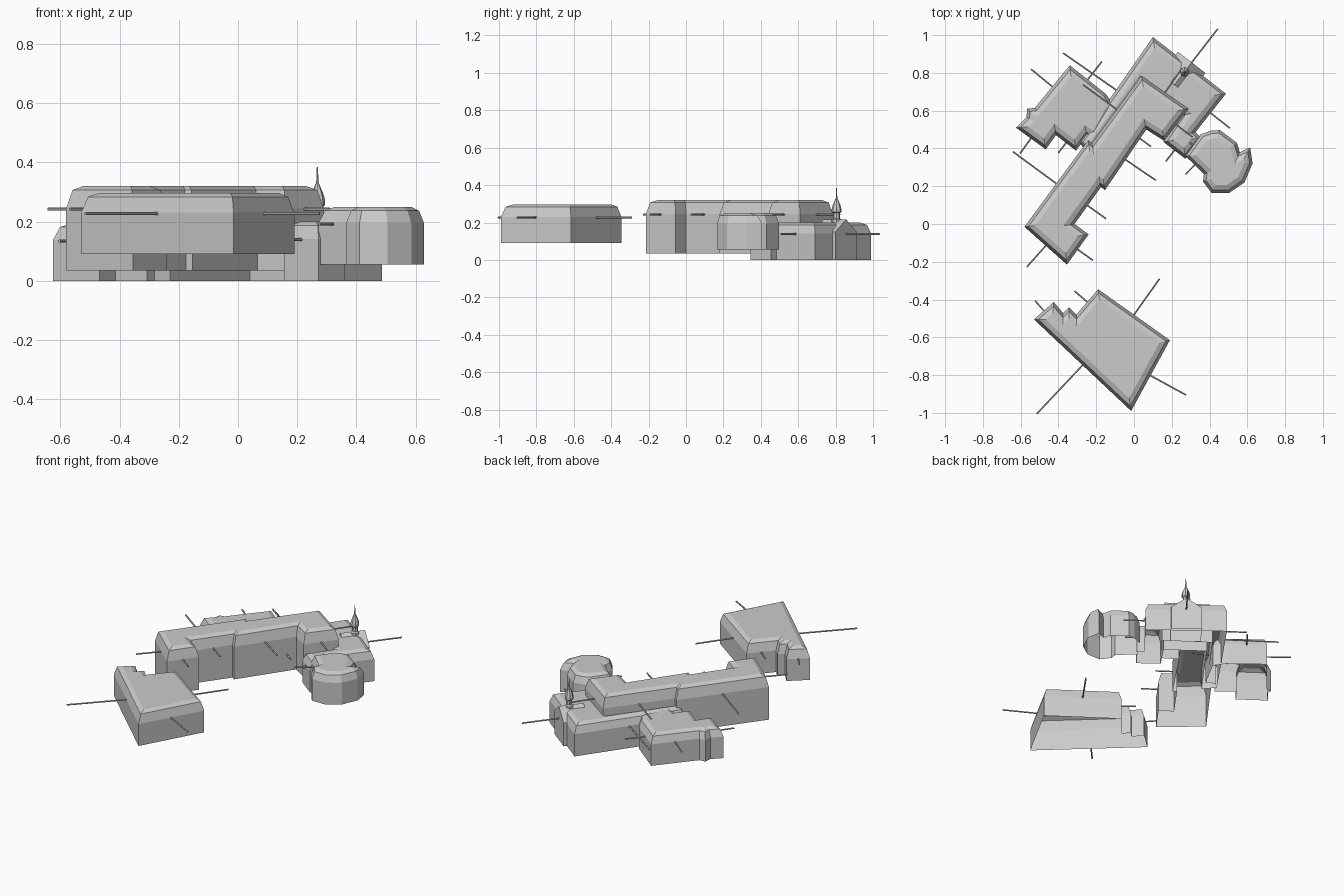
import bpy, bmesh, math
from mathutils import Vector

cube = bpy.data.objects.get("Cube")
if cube:
    bpy.data.objects.remove(cube)

GREY = 0.6
stone = bpy.data.materials.new("light_grey")
stone.use_nodes = True
stone.diffuse_color = (GREY, GREY, GREY, 1)
stone.node_tree.nodes["Principled BSDF"].inputs["Base Color"].default_value = (GREY, GREY, GREY, 1)


def add_object(name, bm):
    mesh = bpy.data.meshes.new(name)
    bm.normal_update()
    bm.to_mesh(mesh)
    bm.free()
    mesh.materials.append(stone)
    ob = bpy.data.objects.new(name, mesh)
    bpy.context.collection.objects.link(ob)
    return ob


def counterclockwise(points):
    pts = [Vector(p) for p in points]
    area = sum(a.x * b.y - b.x * a.y for a, b in zip(pts, pts[1:] + pts[:1]))
    return pts if area > 0 else pts[::-1]


def inset(pts, d):
    """Move every edge of a counterclockwise outline inwards by d."""
    result = []
    for i, p in enumerate(pts):
        e1 = (p - pts[i - 1]).normalized()
        e2 = (pts[(i + 1) % len(pts)] - p).normalized()
        n1, n2 = Vector((-e1.y, e1.x)), Vector((-e2.y, e2.x))
        result.append(p + (n1 + n2) * d / max(1 + n1.dot(n2), 0.3))
    return result


def building(name, outline, base, eave, top):
    """Walls open below, a steep and a shallow roof band, and a flat top."""
    pts = counterclockwise(outline)
    levels = [(0, base), (0, eave), (0.016, top - 0.013), (0.042, top)]
    bm = bmesh.new()
    rings = [[bm.verts.new((p.x, p.y, z)) for p in inset(pts, d)] for d, z in levels]
    for low, high in zip(rings, rings[1:]):
        for i in range(len(pts)):
            j = (i + 1) % len(pts)
            bm.faces.new((low[i], low[j], high[j], high[i]))
    bm.faces.new(rings[-1])
    add_object(name, bm)
    wall_rods(name, pts, eave - 0.003)


def wall_rods(name, pts, z, radius=0.005):
    """A thin rod half as long as the wall stands out from each longer wall."""
    bm = bmesh.new()
    for a, b in zip(pts, pts[1:] + pts[:1]):
        edge = b - a
        if edge.length < 0.12:
            continue
        out = Vector((edge.y, -edge.x, 0)).normalized()
        mid = (a + b) / 2
        centre = Vector((mid.x, mid.y, z)) + out * edge.length / 4
        turn = out.to_track_quat('Z', 'Y').to_matrix().to_4x4()
        turn.translation = centre
        bmesh.ops.create_cone(bm, cap_ends=True, segments=6, radius1=radius,
                              radius2=radius, depth=edge.length / 2, matrix=turn)
    add_object(name + "_rods", bm)


# Separate hall at the front
building("front_hall", [
    (-.53, -.505), (-.425, -.413), (-.375, -.472), (-.344, -.44), (-.305, -.48),
    (-.19, -.345), (.19, -.615), (-.015, -.99)], .09, .23, .297)

# Long main wing with a turned end
building("main_wing", [
    (-.58, -.015), (-.355, -.215), (-.24, -.055), (-.315, 0), (-.175, .195),
    (-.153, .18), (.065, .50), (.16, .44), (.29, .61), (.04, .785),
    (-.222, .428), (-.243, .444)], .035, .245, .32)

# Low wing at the back
building("back_wing", [
    (.10, .99), (.487, .69), (.325, .485), (.36, .455), (.272, .345),
    (.155, .435), (.25, .575), (.04, .73), (-.23, .36), (-.29, .43)],
    0, .142, .2)

# Low wing on the left of the plan
building("side_wing", [
    (-.34, .84), (-.525, .615), (-.565, .61), (-.57, .565), (-.625, .51),
    (-.467, .395), (-.413, .47), (-.307, .388), (-.25, .465), (-.2, .43),
    (-.1, .62), (-.15, .69)], 0, .138, .195)

# Pavilion with a many-sided end
building("round_pavilion", [
    (.272, .36), (.355, .475), (.41, .495), (.455, .497), (.545, .43),
    (.56, .38), (.615, .405), (.628, .32), (.585, .22), (.505, .165),
    (.41, .165), (.365, .225), (.37, .265)], .055, .195, .25)

# Gabled porch set into the back wall
along = Vector((.79, -.61, 0)).normalized()
outward = Vector((.61, .79, 0)).normalized()
wall_middle = Vector((.293, .84, 0))
bm = bmesh.new()
gable = [(-.092, 0), (.092, 0), (.092, .15), (0, .217), (-.092, .15)]
front, rear = [[bm.verts.new(wall_middle + along * s + outward * n + Vector((0, 0, z)))
                for s, z in gable] for n in (.02, -.13)]
bm.faces.new(front)
bm.faces.new(rear[::-1])
for i in range(1, len(gable)):
    j = (i + 1) % len(gable)
    bm.faces.new((front[i], rear[i], rear[j], front[j]))
bmesh.ops.recalc_face_normals(bm, faces=bm.faces)
add_object("porch_gable", bm)

# Turret with onion dome and needle
profile = [(.026, .19), (.026, .215), (.018, .222), (.018, .25), (.026, .256),
           (.026, .272), (.02, .295), (.01, .318), (.004, .332), (.002, .385)]
SIDES = 8
bm = bmesh.new()
rings = [[bm.verts.new((.268 + r * math.cos(math.tau * k / SIDES),
                        .805 + r * math.sin(math.tau * k / SIDES), z))
          for k in range(SIDES)] for r, z in profile]
for low, high in zip(rings, rings[1:]):
    for k in range(SIDES):
        m = (k + 1) % SIDES
        bm.faces.new((low[k], low[m], high[m], high[k]))
bm.faces.new(rings[-1])
add_object("turret", bm)
